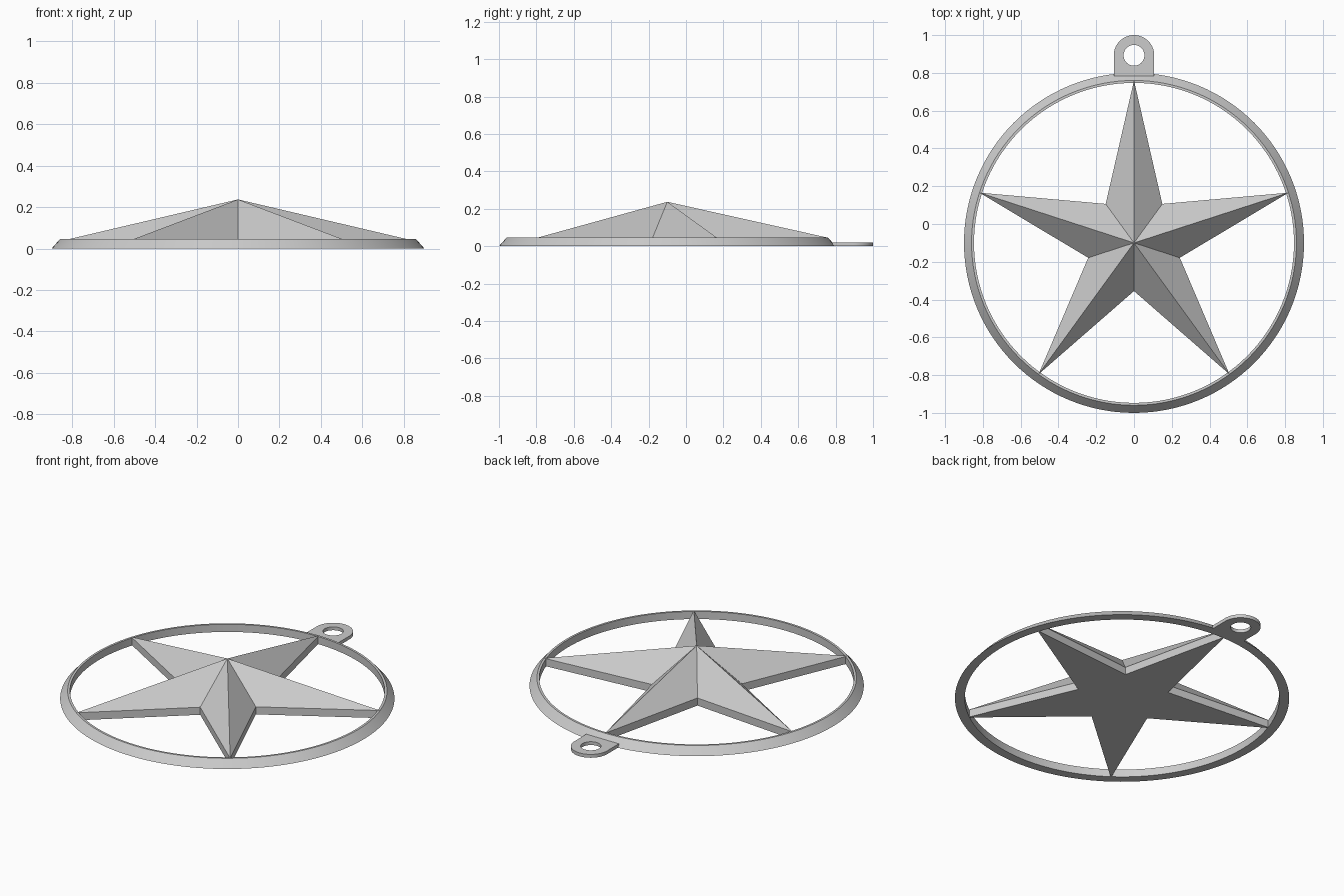
import bpy
import bmesh
from math import pi, sin, cos, radians

cube = bpy.data.objects.get("Cube")
if cube:
    bpy.data.objects.remove(cube, do_unlink=True)

CENTRE_Y = -0.1
RIM_Z = 0.045

metal = bpy.data.materials.new("light_grey_metal")
metal.use_nodes = True
grey = (0.6, 0.6, 0.6, 1)
metal.diffuse_color = grey
metal.node_tree.nodes["Principled BSDF"].inputs["Base Color"].default_value = grey


def finish(name, bm, y, smooth):
    """Turn a bmesh into a named object with the metal material."""
    bmesh.ops.recalc_face_normals(bm, faces=bm.faces[:])
    mesh = bpy.data.meshes.new(name)
    bm.to_mesh(mesh)
    bm.free()
    mesh.materials.append(metal)
    ob = bpy.data.objects.new(name, mesh)
    bpy.context.collection.objects.link(ob)
    ob.location.y = y
    if smooth:
        bpy.ops.object.select_all(action='DESELECT')
        ob.select_set(True)
        bpy.context.view_layer.objects.active = ob
        bpy.ops.object.shade_smooth_by_angle(angle=radians(30))
    return ob


def bridge(bm, a, b):
    """Join two closed loops of vertices with quads."""
    n = len(a)
    for i in range(n):
        j = (i + 1) % n
        bm.faces.new((a[i], a[j], b[j], b[i]))


# Outer ring: bevelled section swept around the centre
bm = bmesh.new()
section = [(0.847, 0), (0.9, 0), (0.86, RIM_Z), (0.847, RIM_Z)]
steps = 128
loops = [[bm.verts.new((r * cos(2 * pi * i / steps), r * sin(2 * pi * i / steps), z))
          for i in range(steps)] for r, z in section]
for k in range(len(loops)):
    bridge(bm, loops[k], loops[(k + 1) % len(loops)])
finish("outer_ring", bm, CENTRE_Y, True)

# Faceted star: flat base, short upright walls, ridges rising to a peak
bm = bmesh.new()
outline = []
for i in range(10):
    r = 0.86 if i % 2 == 0 else 0.255
    a = pi / 2 + i * pi / 5
    outline.append((r * cos(a), r * sin(a)))
low = [bm.verts.new((x, y, 0)) for x, y in outline]
high = [bm.verts.new((x, y, RIM_Z)) for x, y in outline]
peak = bm.verts.new((0, 0, 0.237))
bridge(bm, low, high)
bm.faces.new(low)
for i in range(10):
    bm.faces.new((high[i], high[(i + 1) % 10], peak))
finish("star", bm, CENTRE_Y, False)

# Hanging loop: round-ended tab with a hole, origin at the hole centre
bm = bmesh.new()
R, HOLE, THICK, FOOT = 0.107, 0.055, 0.02, -0.11
arc = 32
half = [pi * i / arc for i in range(arc + 1)]
edge = [(R * cos(a), R * sin(a)) for a in half]
hole = [(HOLE * cos(a), HOLE * sin(a)) for a in half]
# lower half of the hole is matched to points along the straight foot
for i in range(1, arc):
    t = i / arc
    edge.append((-R + 2 * R * t, FOOT))
    hole.append((HOLE * cos(pi + pi * t), HOLE * sin(pi + pi * t)))
# square off the two foot corners
edge[arc + 1] = (-R, FOOT)
edge[-1] = (R, FOOT)
rings = [[bm.verts.new((x, y, z)) for x, y in pts]
         for pts, z in ((edge, 0), (edge, THICK), (hole, THICK), (hole, 0))]
for k in range(4):
    bridge(bm, rings[k], rings[(k + 1) % 4])
finish("hanging_loop", bm, 1 - R, True)
